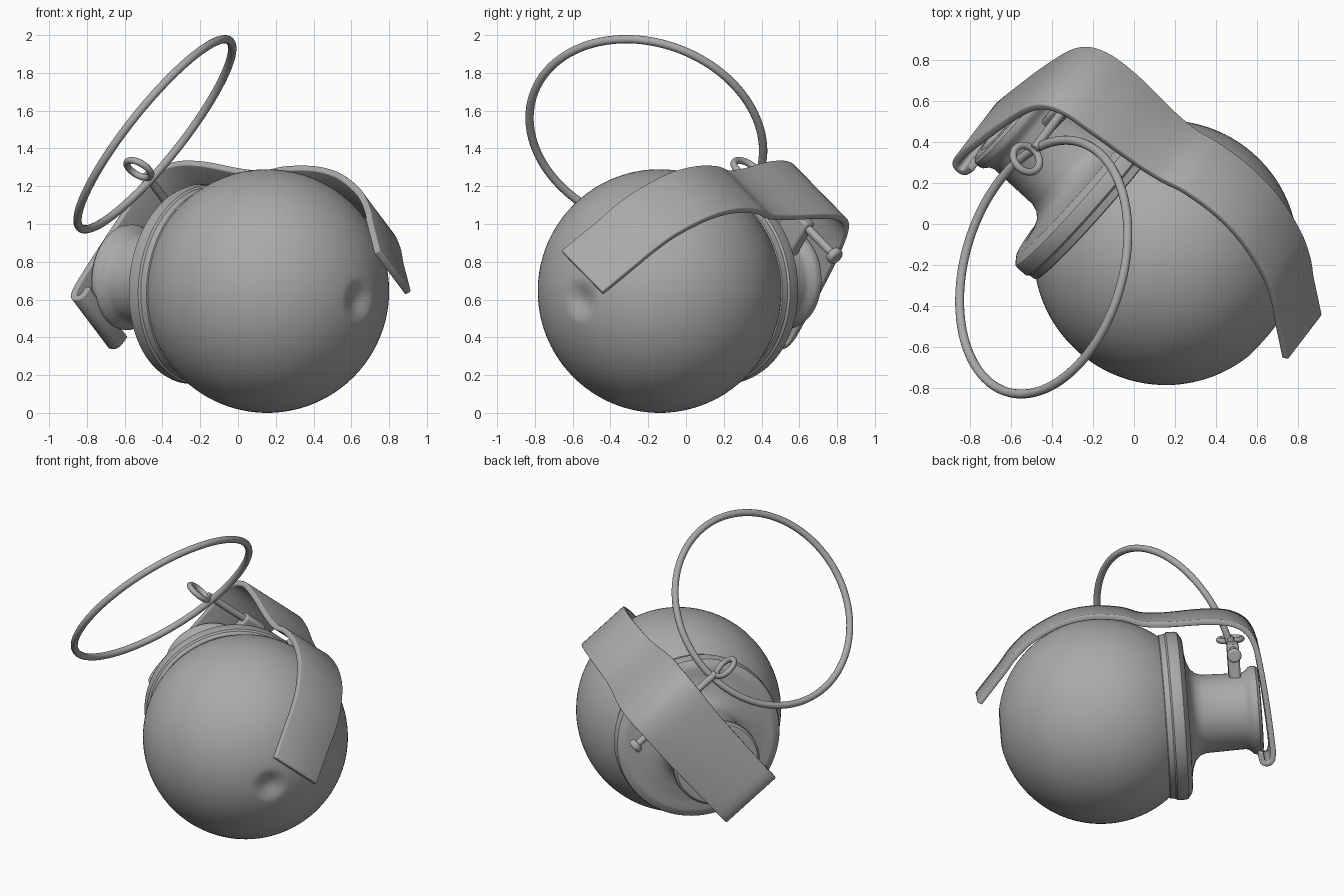
import bpy, bmesh, math
from mathutils import Matrix, Vector

if "Cube" in bpy.data.objects:
    bpy.data.objects.remove(bpy.data.objects["Cube"])

# Body frame: local x runs along the neck, y towards the lever, z across the lever
CENTRE = Vector((0.155, -0.14, 0.645))
RADIUS = 0.645
axis = Vector((-0.752, 0.652, 0.075)).normalized()
up = Vector((0.456, 0.437, 0.771))
up = (up - axis * up.dot(axis)).normalized()
across = axis.cross(up)
FRAME = Matrix.Translation(CENTRE) @ Matrix((axis, up, across)).transposed().to_4x4()

steel = bpy.data.materials.new("grey steel")
steel.use_nodes = True
GREY = (0.4, 0.4, 0.4, 1)
steel.diffuse_color = GREY
steel.node_tree.nodes["Principled BSDF"].inputs["Base Color"].default_value = GREY


def finish(name, bm, matrix=FRAME, angle=35):
    bmesh.ops.recalc_face_normals(bm, faces=bm.faces)
    mesh = bpy.data.meshes.new(name)
    bm.to_mesh(mesh)
    bm.free()
    obj = bpy.data.objects.new(name, mesh)
    bpy.context.collection.objects.link(obj)
    obj.matrix_world = matrix
    mesh.materials.append(steel)
    bpy.ops.object.select_all(action='DESELECT')
    obj.select_set(True)
    bpy.context.view_layer.objects.active = obj
    bpy.ops.object.shade_smooth_by_angle(angle=math.radians(angle))
    return obj


def lathe(name, profile, steps=96):
    """Spin (distance along axis, radius) points round local x."""
    bm = bmesh.new()
    verts = [bm.verts.new((x, r, 0)) for x, r in profile]
    edges = [bm.edges.new(pair) for pair in zip(verts, verts[1:])]
    bmesh.ops.spin(bm, geom=verts + edges, cent=(0, 0, 0), axis=(1, 0, 0),
                   angle=math.tau, steps=steps)
    bmesh.ops.remove_doubles(bm, verts=bm.verts, dist=0.0005)
    return finish(name, bm)


def torus(name, radius, tube, matrix, steps=96, sides=14):
    bm = bmesh.new()
    ring = bmesh.ops.create_circle(bm, segments=sides, radius=tube)["verts"]
    bmesh.ops.transform(bm, verts=ring, matrix=Matrix.Translation((radius, 0, 0))
                        @ Matrix.Rotation(math.pi / 2, 4, 'X'))
    bmesh.ops.spin(bm, geom=bm.verts[:] + bm.edges[:], cent=(0, 0, 0),
                   axis=(0, 0, 1), angle=math.tau, steps=steps)
    bmesh.ops.remove_doubles(bm, verts=bm.verts, dist=0.0005)
    return finish(name, bm, matrix)


def rod(name, x, y, z0, z1, radius):
    bm = bmesh.new()
    bmesh.ops.create_cone(bm, cap_ends=True, segments=24, radius1=radius,
                          radius2=radius, depth=z1 - z0)
    return finish(name, bm, FRAME @ Matrix.Translation((x, y, (z0 + z1) / 2)))


def bevel(obj, width, segments=2):
    mod = obj.modifiers.new("rounded edges", 'BEVEL')
    mod.width, mod.segments = width, segments
    mod.limit_method, mod.angle_limit = 'ANGLE', math.radians(40)


def smooth_path(points, parts=6):
    """Catmull-Rom curve through tuples of any length."""
    pts = [points[0]] + points + [points[-1]]
    out = []
    for p0, p1, p2, p3 in zip(pts, pts[1:], pts[2:], pts[3:]):
        for i in range(parts):
            t = i / parts
            out.append([0.5 * (2 * b + (c - a) * t + (2 * a - 5 * b + 4 * c - d) * t * t
                               + (3 * b - a - 3 * c + d) * t ** 3)
                        for a, b, c, d in zip(p0, p1, p2, p3)])
    return out + [list(points[-1])]


# Round body with a shallow soft dimple opposite the neck
DIMPLE = 0.2
ball = []
angles = [DIMPLE * i / 10 for i in range(10)]
angles += [DIMPLE + (math.pi - DIMPLE) * i / 60 for i in range(61)]
for t in angles:
    r = RADIUS
    if t < DIMPLE:
        r -= 0.035 * math.cos(t / DIMPLE * math.pi / 2) ** 2
    ball.append((-r * math.cos(t), r * math.sin(t)))
lathe("body", ball)

# Collar plate seated on the body
lathe("collar", [(0.36, 0.3), (0.39, 0.5), (0.4, 0.515), (0.435, 0.52), (0.445, 0.53),
                 (0.5, 0.53), (0.515, 0.525), (0.54, 0.49), (0.545, 0.47), (0.545, 0.2)])

# Neck flaring out of the collar, with a rolled rim and recessed end
lathe("neck", [(0.5, 0.44), (0.545, 0.42), (0.56, 0.34), (0.58, 0.29), (0.61, 0.26),
               (0.65, 0.247), (0.9, 0.24), (0.925, 0.25), (0.945, 0.272), (0.965, 0.28),
               (0.99, 0.278), (1.005, 0.265), (1.01, 0.245), (1.01, 0.21),
               (0.98, 0.2), (0.98, 0)])

# Lever: (along, height, half width, sideways shift), tail to hook
lever_path = smooth_path([
    (-0.76, 0.2, 0.175, 0), (-0.68, 0.29, 0.175, 0), (-0.595, 0.385, 0.175, 0),
    (-0.52, 0.475, 0.177, 0), (-0.4, 0.575, 0.178, 0), (-0.21, 0.665, 0.18, 0),
    (-0.02, 0.695, 0.18, 0), (0.17, 0.675, 0.183, 0), (0.3, 0.63, 0.188, 0),
    (0.45, 0.615, 0.2, -0.005), (0.7, 0.615, 0.225, -0.01), (0.88, 0.585, 0.23, -0.01),
    (0.985, 0.48, 0.228, -0.01), (1.03, 0.225, 0.22, 0), (1.06, -0.15, 0.212, 0),
    (1.06, -0.27, 0.21, 0), (1.035, -0.31, 0.21, 0), (0.995, -0.3, 0.21, 0),
    (0.985, -0.235, 0.21, 0)])
bm = bmesh.new()
rows = [[bm.verts.new((x, y, s + k * h)) for k in (-1, 0, 1)] for x, y, h, s in lever_path]
for a, b in zip(rows, rows[1:]):
    for i in range(2):
        bm.faces.new((a[i], a[i + 1], b[i + 1], b[i]))
lever = finish("lever", bm)
solid = lever.modifiers.new("sheet thickness", 'SOLIDIFY')
solid.thickness, solid.offset = 0.036, 0
bevel(lever, 0.011)

# Lug on the neck that holds the pin
bm = bmesh.new()
bmesh.ops.create_cube(bm, size=1)
bmesh.ops.scale(bm, vec=(0.075, 0.24, 0.16), verts=bm.verts)
bevel(finish("pin_lug", bm, FRAME @ Matrix.Translation((0.86, 0.32, 0))), 0.015)

# Safety pin with a button head and an eye
PIN_X, PIN_Y = 0.86, 0.405
rod("pin_shaft", PIN_X, PIN_Y, -0.38, 0.3, 0.022)
bevel(rod("pin_head", PIN_X, PIN_Y, 0.28, 0.325, 0.045), 0.015, 3)
torus("pin_eye", 0.072, 0.018, FRAME @ Matrix.Translation((PIN_X, PIN_Y - 0.015, -0.445))
      @ Matrix.Rotation(math.pi / 2, 4, 'X'), steps=48)

# Large pull ring threaded through the eye
tilt = Vector((0.763, -0.22, -0.608)).to_track_quat('Z', 'Y').to_matrix().to_4x4()
torus("pull_ring", 0.634, 0.022, Matrix.Translation((-0.44, -0.21, 1.475)) @ tilt, steps=128)
